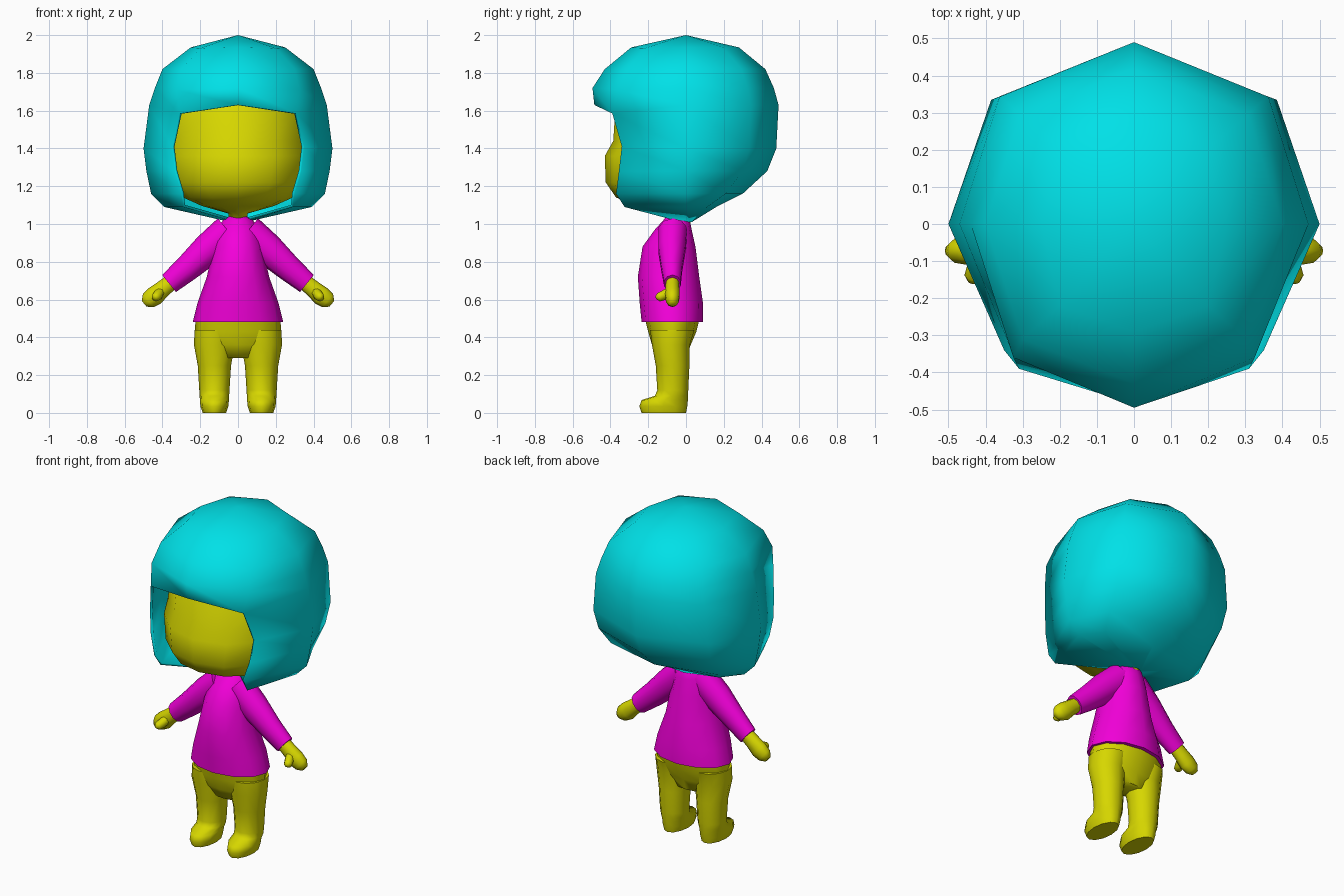
import bpy, bmesh
from math import sin, cos, pi, radians
from mathutils import Vector

if "Cube" in bpy.data.objects:
    bpy.data.objects.remove(bpy.data.objects["Cube"])

COLOURS = {"teal": (0.0, 0.75, 0.8, 1), "yellow": (0.68, 0.68, 0.0, 1), "magenta": (0.9, 0.0, 0.7, 1)}
MATS = {}
for key, col in COLOURS.items():
    MATS[key] = bpy.data.materials.new(key)
    MATS[key].diffuse_color = col


def loft(name, rings, colour, mirror=False, cap=True, skip=lambda i, j: False):
    """Skin a list of equally sized point rings."""
    bm = bmesh.new()
    rows = [[bm.verts.new(p) for p in r] for r in rings]
    n = len(rows[0])
    for i in range(len(rows) - 1):
        for j in range(n):
            if not skip(i, j):
                k = (j + 1) % n
                bm.faces.new((rows[i][j], rows[i][k], rows[i + 1][k], rows[i + 1][j]))
    if cap:
        bm.faces.new(rows[0])
        bm.faces.new(rows[-1])
    bmesh.ops.remove_doubles(bm, verts=bm.verts, dist=0.0005)
    loose = [v for v in bm.verts if not v.link_faces]
    bmesh.ops.delete(bm, geom=loose, context='VERTS')
    bmesh.ops.recalc_face_normals(bm, faces=bm.faces)
    me = bpy.data.meshes.new(name)
    bm.to_mesh(me)
    bm.free()
    for p in me.polygons:
        p.use_smooth = True
    me.set_sharp_from_angle(angle=radians(65))
    me.materials.append(MATS[colour])
    ob = bpy.data.objects.new(name, me)
    bpy.context.collection.objects.link(ob)
    if mirror:
        ob.modifiers.new("mirror", 'MIRROR')
    return ob


def level(z, cx, rx, yf, yb, n=12):
    """Horizontal oval between front yf and back yb."""
    cy, ry = (yf + yb) / 2, (yb - yf) / 2
    return [(cx + rx * sin(2 * pi * j / n), cy - ry * cos(2 * pi * j / n), z) for j in range(n)]


def tube(stations, direction, n=10):
    """Rings across a limb: (centre, radius in the limb plane, radius across)."""
    d = Vector(direction).normalized()
    v = d.cross(Vector((0, 1, 0))).normalized()
    w = d.cross(v)
    return [[Vector(c) + v * a * cos(2 * pi * j / n) + w * b * sin(2 * pi * j / n)
             for j in range(n)] for c, a, b in stations]


# Hair shell: z, side x, back y, front corner (x, y, z), fringe y
hair_rows = [
    (2.00, 0, 0, (0, 0, 2.00), 0),
    (1.935, .25, .28, (.20, .22, 1.93), .29),
    (1.82, .40, .42, (.30, .31, 1.82), .43),
    (1.72, .44, .465, (.325, .36, 1.71), .495),
    (1.63, .47, .49, (.31, .39, 1.585), .485),
    (1.40, .50, .478, (.35, .34, 1.41), 0),
    (1.28, .485, .43, (.335, .355, 1.28), 0),
    (1.16, .46, .30, (.30, .37, 1.16), 0),
    (1.09, .39, .16, (.29, .325, 1.09), 0),
    (1.01, .04, .03, (.05, .06, 1.02), 0)]
rings = []
for z, sx, by, (fx, fy, fz), yf in hair_rows:
    right = [(fx, -fy, fz), (sx, 0, z), (.77 * sx, .70 * by, z)]
    left = [(-x, y, zz) for x, y, zz in reversed(right)]
    rings.append([(0, -yf, z)] + right + [(0, by, z)] + left)
# the two front columns are left open below the fringe
hair = loft("hair", rings, "teal", cap=False, skip=lambda i, j: i >= 4 and j in (0, 7))
sol = hair.modifiers.new("thickness", 'SOLIDIFY')
sol.thickness = 0.015
sol.offset = -1

# Head and neck
loft("head", [level(*r) for r in [
    (.98, 0, .045, -.09, .02), (1.055, 0, .05, -.12, .03), (1.095, 0, .19, -.26, .05),
    (1.14, 0, .29, -.37, .12), (1.22, 0, .345, -.425, .22), (1.36, 0, .375, -.43, .32),
    (1.44, 0, .38, -.385, .36), (1.60, 0, .36, -.375, .34), (1.72, 0, .28, -.27, .26),
    (1.80, 0, .12, -.12, .12)]], "yellow")

# Sweater body
loft("sweater", [level(*r) for r in [
    (.48, 0, .24, -.235, .09), (.58, 0, .215, -.245, .09), (.72, 0, .165, -.255, .07),
    (.88, 0, .13, -.23, .05), (.97, 0, .11, -.165, .03), (1.02, 0, .08, -.12, .02),
    (1.045, 0, .04, -.10, .0)]], "magenta")

# Sleeves, hands and thumbs
arm = (.78, 0, -.63)
loft("sleeve", tube([((.05, -.07, .96), .09, .08), ((.16, -.075, .865), .085, .075),
                     ((.27, -.075, .765), .07, .058), ((.365, -.072, .685), .058, .046)], arm),
     "magenta", mirror=True)
loft("hand", tube([((.35, -.072, .695), .042, .036), ((.40, -.072, .655), .045, .038),
                   ((.44, -.072, .62), .052, .04), ((.475, -.072, .595), .045, .034),
                   ((.497, -.072, .578), .02, .018)], arm), "yellow", mirror=True)
loft("thumb", tube([((.41, -.08, .645), .026, .026), ((.425, -.12, .622), .026, .026),
                    ((.435, -.145, .612), .023, .023), ((.438, -.158, .61), .01, .01)],
                   (.3, -.9, -.3), 8), "yellow", mirror=True)

# Hips, and legs running into forward pointing feet
loft("hips", [level(*r) for r in [
    (.50, 0, .225, -.218, .072), (.43, 0, .228, -.20, .055), (.36, 0, .215, -.18, .025),
    (.29, 0, .12, -.14, .0)]], "yellow")
loft("leg", [level(*r) for r in [
    (.44, .125, .105, -.19, .045), (.36, .125, .108, -.18, .02), (.25, .125, .088, -.16, .018),
    (.12, .125, .08, -.152, .012), (.09, .125, .078, -.165, .01), (.068, .125, .077, -.235, .01),
    (.035, .125, .074, -.247, .007), (0, .125, .062, -.235, 0)]], "yellow", mirror=True)

for m in bpy.data.materials:
    if m.users and not m.is_grease_pencil:
        m.use_nodes = True
        m.node_tree.nodes["Principled BSDF"].inputs["Base Color"].default_value = m.diffuse_color
